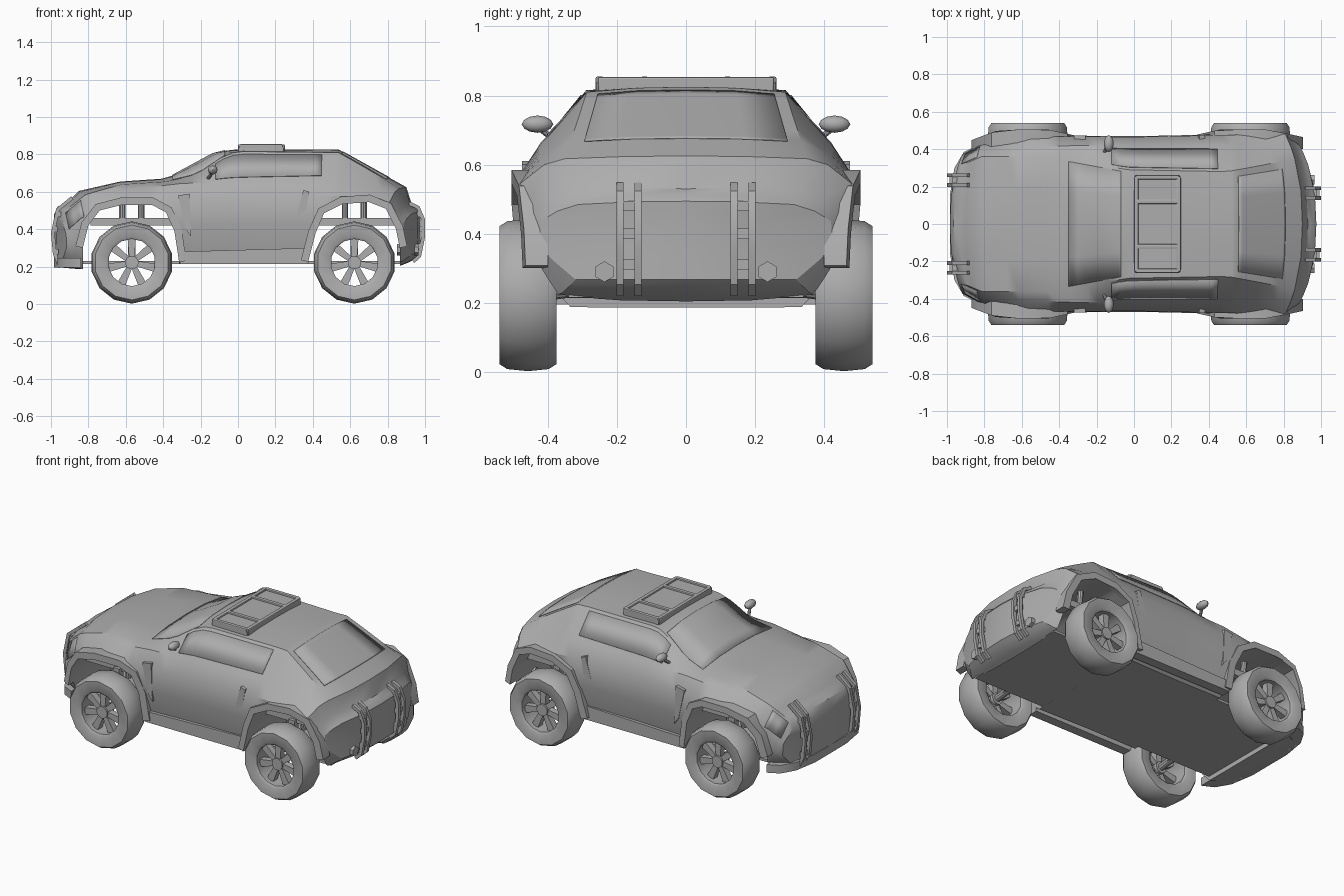
import bpy, bmesh
from math import sin, cos, pi
from mathutils import Vector

cube = bpy.data.objects.get("Cube")
if cube:
    bpy.data.objects.remove(cube, do_unlink=True)

GREY = (0.42, 0.42, 0.42, 1)
grey = bpy.data.materials.new("plain_grey")
grey.use_nodes = True
grey.diffuse_color = GREY
grey.node_tree.nodes["Principled BSDF"].inputs["Base Color"].default_value = GREY


# ---------- helpers ----------
def finish(name, bm, angle=0.6):
    bmesh.ops.remove_doubles(bm, verts=bm.verts, dist=0.0005)
    bmesh.ops.recalc_face_normals(bm, faces=bm.faces)
    mesh = bpy.data.meshes.new(name)
    bm.to_mesh(mesh)
    bm.free()
    mesh.materials.append(grey)
    ob = bpy.data.objects.new(name, mesh)
    bpy.context.collection.objects.link(ob)
    smooth(ob, angle)
    return ob


def smooth(ob, angle=0.6):
    bpy.ops.object.select_all(action='DESELECT')
    ob.select_set(True)
    bpy.context.view_layer.objects.active = ob
    bpy.ops.object.shade_smooth_by_angle(angle=angle)


def modify(ob, kind, **settings):
    mod = ob.modifiers.new(kind, kind)
    for key, value in settings.items():
        setattr(mod, key, value)
    bpy.context.view_layer.objects.active = ob
    bpy.ops.object.modifier_apply(modifier=mod.name)


def grid(bm, rows, close_u=False, close_v=False):
    vs = [[bm.verts.new(p) for p in row] for row in rows]
    n, m = len(vs), len(vs[0])
    for i in range(n if close_u else n - 1):
        for j in range(m if close_v else m - 1):
            a, b = vs[i], vs[(i + 1) % n]
            k = (j + 1) % m
            bm.faces.new((a[j], a[k], b[k], b[j]))


def prism(name, pts, axis, lo, hi):
    """Extrude a 2D outline along y or z; hi may depend on the first coordinate."""
    bm = bmesh.new()
    place = (lambda a, b, d: (a, d, b)) if axis == 'y' else (lambda a, b, d: (a, b, d))
    top = hi if callable(hi) else (lambda a: hi)
    rows = [[place(a, b, lo) for a, b in pts], [place(a, b, top(a)) for a, b in pts]]
    grid(bm, rows, close_v=True)
    bm.verts.ensure_lookup_table()
    n = len(pts)
    bm.faces.new(bm.verts[:n])
    bm.faces.new(bm.verts[n:])
    return finish(name, bm)


def box(name, lo, hi, bevel=0.0):
    (a, b, c), (d, e, f) = lo, hi
    ob = prism(name, [(a, b), (d, b), (d, e), (a, e)], 'z', c, f)
    if bevel:
        modify(ob, 'BEVEL', width=bevel, segments=2)
        smooth(ob)
    return ob


def rod(name, start, end, radius, sides=10):
    start, end = Vector(start), Vector(end)
    d = end - start
    bm = bmesh.new()
    bmesh.ops.create_cone(bm, cap_ends=True, segments=sides, radius1=radius,
                          radius2=radius, depth=d.length)
    bm.transform(d.to_track_quat('Z', 'Y').to_matrix().to_4x4())
    bmesh.ops.translate(bm, verts=bm.verts, vec=(start + end) / 2)
    return finish(name, bm)


def band(path, t):
    """Outline of a strip of thickness t lying outside a path."""
    out = []
    for i, p in enumerate(path):
        a, b = path[max(i - 1, 0)], path[min(i + 1, len(path) - 1)]
        d = Vector((b[0] - a[0], b[1] - a[1])).normalized()
        out.append((p[0] - d.y * t, p[1] + d.x * t))
    return path + out[::-1]


def curve(*pts):
    def f(x):
        if x <= pts[0][0]:
            return pts[0][1]
        for (a, u), (b, v) in zip(pts, pts[1:]):
            if x <= b:
                return u + (v - u) * (x - a) / (b - a)
        return pts[-1][1]
    return f


# ---------- body profiles along the length ----------
top = curve((-1, .44), (-.965, .52), (-.9, .555), (-.85, .605), (-.63, .655), (-.38, .672),
            (-.125, .81), (-.04, .825), (.54, .825), (.9, .625), (.93, .53), (.96, .515), (.985, .48))
edge = curve((-1, .42), (-.965, .5), (-.85, .585), (-.63, .64), (-.38, .655), (-.22, .69),
             (-.06, .8), (0, .816), (.54, .81), (.9, .617), (.94, .505), (1, .47))
edge_w = curve((-1, .3), (-.85, .36), (-.4, .36), (-.04, .29), (.5, .28), (.9, .35), (1, .3))
belt = curve((-1, .4), (-.85, .54), (-.6, .61), (-.3, .645), (.5, .665), (.9, .6), (.935, .49), (1, .45))
belt_w = curve((-1, .33), (-.85, .4), (-.3, .42), (.5, .42), (.9, .41), (1, .36))
hip = curve((-1, .36), (-.9, .44), (-.6, .55), (.5, .58), (.9, .545), (.94, .46), (1, .42))
hip_w = curve((-1, .36), (-.85, .44), (-.6, .47), (0, .465), (.6, .478), (.9, .48), (1, .4))
base = curve((-1, .2), (-.83, .185), (-.3, .215), (.4, .215), (.86, .2), (.94, .235), (1, .29))


def bend(x, y, z):
    return (x * (1 - .13 * abs(y / .47) ** 2.5 * abs(x) ** 3), y, z)


def half(x):
    b, w, e = base(x), hip_w(x), edge_w(x)
    return [(0, b), (w / 2 - .05, b), (w - .1, b), (w - .03, b + .06),
            (w + .004, b * .4 + hip(x) * .6), (w, hip(x)), (belt_w(x), belt(x)),
            (e, edge(x)), (e / 2, top(x) * .8 + edge(x) * .2), (0, top(x))]


def ring(x):
    h = half(x)
    return h + [(-y, z) for y, z in h[-2:0:-1]]


bm = bmesh.new()
FRONT, BACK = -.985, .975
stations = sorted({FRONT, BACK, -.965, -.93, -.9, .9, .93, .96, .54}
                  | {round(-.85 + .055 * i, 3) for i in range(32)})
grid(bm, [[bend(x, y, z) for y, z in ring(x)] for x in stations], close_v=True)
for x in (FRONT, BACK):
    h = half(x)
    rows = []
    for r in range(2, 8):
        y, z = h[r]
        mid, centre = {2: (h[1][1], h[0][1]), 7: (h[8][1], h[9][1])}.get(r, (z, z))
        rows.append([bend(x, y * t, q) for t, q in
                     ((-1, z), (-.5, mid), (0, centre), (.5, mid), (1, z))])
    grid(bm, rows)
body = finish("body", bm)

# wheel arches cut through the body, with flares fading into the doors and bumpers
ARCHES = {
    "front": [(-.83, .3), (-.8, .42), (-.74, .5), (-.62, .53), (-.46, .53),
              (-.385, .49), (-.34, .39), (-.315, .225)],
    "rear": [(.375, .225), (.415, .38), (.46, .485), (.56, .535), (.7, .545),
             (.79, .51), (.845, .4), (.865, .3)]}
FADE = {"front": .38, "rear": .22}
for end, path in ARCHES.items():
    cutter = prism("arch_cutter", [(path[0][0], .05)] + path + [(path[-1][0], .05)], 'y', -.7, .7)
    modify(body, 'BOOLEAN', object=cutter, operation='DIFFERENCE', solver='EXACT')
    bpy.data.objects.remove(cutter, do_unlink=True)
    for s in (1, -1):
        prism(end + "_flare", band(path, .04), 'y', s * .4,
              lambda a: s * (.505 - FADE[end] * max(0, abs(a) - .72) - .22 * max(0, .46 - abs(a))))
smooth(body, .55)
box("floor", (-.84, -.34, .215), (.87, .34, .23))


# ---------- glass and lamps as thin plates on the body ----------
def panel(name, x0, x1, fracs, side=0):
    bm = bmesh.new()
    rows = []
    for x in [x0] + [x for x in stations if x0 < x < x1] + [x1]:
        h, row = half(x), []
        for f in fracs:
            i = min(int(f), 8)
            y, z = Vector(h[i]).lerp(Vector(h[i + 1]), f - i)
            row.append((y * 1.004, z + .001))
        if side:
            row = [(y * side, z) for y, z in row]
        else:
            row += [(-y, z) for y, z in row[-2::-1]]
        rows.append([bend(x, y, z) for y, z in row])
    grid(bm, rows)
    modify(finish(name, bm), 'SOLIDIFY', thickness=.004, offset=0)


panel("windscreen", -.35, -.07, (7.1, 8, 9))
panel("rear_window", .56, .81, (7.25, 8, 9))
for s in (1, -1):
    panel("side_window", -.12, .45, (6.15, 6.9), s)
    panel("headlamp", -.965, -.88, (5.3, 6.8), s)

# ---------- side trim ----------
for s in (1, -1):
    prism("side_skirt", [(-.31, .215), (.375, .215), (.385, .3), (-.32, .28)], 'y', s * .4, s * .458)
    prism("front_vent", [(-.32, .58), (-.26, .59), (-.25, .36), (-.28, .4)], 'y', s * .44, s * .473)
    prism("rear_vent", [(.35, .61), (.38, .6), (.36, .46), (.31, .47)], 'y', s * .44, s * .475)
    rod("mirror_arm", (-.16, s * .38, .67), (-.135, s * .43, .71), .009, 8)
    bm = bmesh.new()
    bmesh.ops.create_icosphere(bm, subdivisions=2, radius=1)
    bmesh.ops.scale(bm, verts=bm.verts, vec=(.026, .046, .025))
    bmesh.ops.translate(bm, verts=bm.verts, vec=(-.135, s * .43, .717))
    finish("mirror", bm)

# ---------- bumper lip, guard bars, exhausts ----------
lip = [(-.84, .42), (-.91, .385), (-.96, .3), (-.985, .15)]
prism("front_lip", lip + [(x, -y) for x, y in lip[::-1]], 'z', .195, .245)
GUARDS = {
    "front": (.235, [(-.94, .2), (-.97, .27), (-.98, .38), (-.955, .5), (-.88, .56)], (.28, .4, .48)),
    "rear": (.165, [(.91, .53), (.955, .51), (.98, .45), (.98, .36), (.96, .26), (.93, .235)],
             (.31, .4, .48))}
for end, (y, path, rungs) in GUARDS.items():
    for s in (1, -1):
        for off in (-.026, .026):
            c = s * y + off
            prism(end + "_guard_bar", band(path, .02), 'y', c - .01, c + .01)
        for z in rungs:
            x = curve(*sorted((q, p) for p, q in path))(z)
            box(end + "_guard_rung", (x - .01, s * y - .03, z - .015), (x + .012, s * y + .03, z + .015))
for s in (1, -1):
    rod("exhaust", (.85, s * .236, .29), (.965, s * .236, .29), .03, 6)

# ---------- roof pod ----------
box("roof_pod", (.003, -.262, .8), (.247, .262, .845), .012)
for x in (.012, .238):
    box("roof_pod_rail", (x - .012, -.255, .81), (x + .012, .255, .854), .006)
for y in (-.25, -.12, .12, .25):
    box("roof_pod_crossbar", (.01, y - .012, .81), (.24, y + .012, .855), .006)

# ---------- wheels and suspension ----------
R, ZC, YC = .22, .222, .4575
TYRE = [(.126, -.07), (.14, -.08), (.2, -.082), (.214, -.06), (R, 0),
        (.214, .06), (.2, .082), (.14, .08), (.126, .07)]
for end, xc in (("front", -.568), ("rear", .622)):
    for s in (1, -1):
        bm = bmesh.new()
        turns = [2 * pi * k / 14 for k in range(14)]
        grid(bm, [[(xc + r * sin(a), s * YC + y, ZC + r * cos(a)) for r, y in TYRE]
                  for a in turns], True, True)
        finish(end + "_tyre", bm)
        rod(end + "_hub", (xc, s * .44, ZC), (xc, s * .51, ZC), .036, 14)
        face = s * .49
        for k in range(7):
            a = 2 * pi * k / 7
            u, v = Vector((sin(a), cos(a))), Vector((cos(a), -sin(a)))
            c = Vector((xc, ZC))
            pts = [c + u * .02 - v * .014, c + u * .126 - v * .022,
                   c + u * .126 + v * .022, c + u * .02 + v * .014]
            prism(end + "_spoke", [tuple(p) for p in pts], 'y', face - s * .03, face + s * .01)
        for dx in (-.05, .05):
            rod(end + "_strut", (xc + dx, s * .32, .38), (xc + dx, s * .34, .56), .018)
        box(end + "_spring_beam", (xc - .22, s * .33 - .02, .42), (xc + .22, s * .33 + .02, .46))
        box(end + "_knuckle", (xc - .02, s * .35 - .02, ZC), (xc + .02, s * .35 + .02, .44))
        rod(end + "_stub_axle", (xc, s * .3, ZC + .02), (xc, s * .45, ZC), .022)
